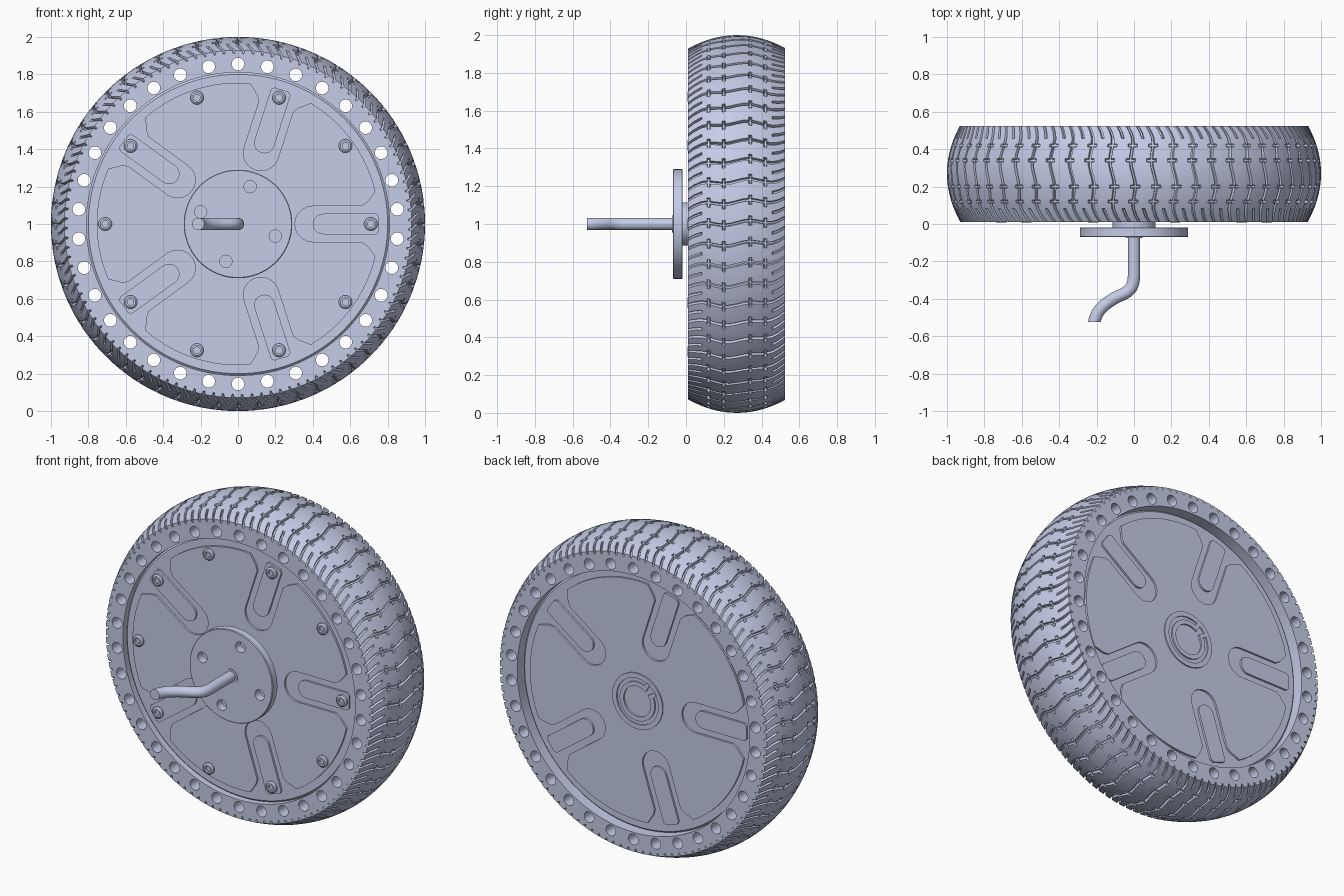
import bpy, bmesh
from math import sin, cos, pi, radians, hypot
from mathutils import Matrix, Vector
from mathutils.geometry import interpolate_bezier

if "Cube" in bpy.data.objects:
    bpy.data.objects.remove(bpy.data.objects["Cube"], do_unlink=True)

metal = bpy.data.materials.new("pale_blue_grey")
metal.use_nodes = True
colour = (0.57, 0.62, 0.82, 1)
metal.diffuse_color = colour
metal.node_tree.nodes["Principled BSDF"].inputs["Base Color"].default_value = colour

CENTRE = Vector((0, 0, 1))
FRONT, BACK, MIDDLE = 0.01, 0.525, 0.27


def finish(bm, name):
    bmesh.ops.recalc_face_normals(bm, faces=bm.faces)
    mesh = bpy.data.meshes.new(name)
    bm.to_mesh(mesh)
    bm.free()
    mesh.materials.append(metal)
    obj = bpy.data.objects.new(name, mesh)
    bpy.context.collection.objects.link(obj)
    return obj


def lathe(name, profile, steps=128, centre=CENTRE, sweep=2 * pi, start=0.0):
    """Spin a closed (radius, y) outline around the y direction."""
    bm = bmesh.new()
    verts = [bm.verts.new(centre + Vector((r * cos(start), y, r * sin(start))))
             for r, y in profile]
    edges = [bm.edges.new((a, b)) for a, b in zip(verts, verts[1:] + verts[:1])
             if (a.co - centre).xz.length > 1e-6 or (b.co - centre).xz.length > 1e-6]
    bmesh.ops.spin(bm, geom=verts + edges, cent=centre, axis=(0, -1, 0),
                   angle=sweep, steps=steps)
    bmesh.ops.remove_doubles(bm, verts=bm.verts, dist=1e-5)
    if sweep < 6:
        bmesh.ops.holes_fill(bm, edges=bm.edges, sides=0)
    return finish(bm, name)


def plate(name, outline, y0, y1):
    """Extrude an (x, z) outline from y0 to y1."""
    bm = bmesh.new()
    face = bm.faces.new([bm.verts.new(CENTRE + Vector((x, y0, z))) for x, z in outline])
    new = bmesh.ops.extrude_face_region(bm, geom=[face])["geom"]
    bmesh.ops.translate(bm, vec=(0, y1 - y0, 0),
                        verts=[v for v in new if isinstance(v, bmesh.types.BMVert)])
    return finish(bm, name)


def turn(point, angle):
    x, z = point
    return (x * cos(angle) - z * sin(angle), x * sin(angle) + z * cos(angle))


def drill(obj, count, ring, radius, start, y0, y1):
    """Cut a ring of round holes through an object."""
    bm = bmesh.new()
    for i in range(count):
        x, z = turn((ring, 0), start + 2 * pi * i / count)
        place = Matrix.Translation((x, (y0 + y1) / 2, 1 + z)) @ Matrix.Rotation(pi / 2, 4, "X")
        bmesh.ops.create_cone(bm, cap_ends=True, segments=24, radius1=radius,
                              radius2=radius, depth=y1 - y0, matrix=place)
    cutter = finish(bm, "hole_cutter")
    cutter.hide_render = True
    mod = obj.modifiers.new("holes", "BOOLEAN")
    mod.operation, mod.solver, mod.object = "DIFFERENCE", "EXACT", cutter
    graph = bpy.context.evaluated_depsgraph_get()
    mesh = bpy.data.meshes.new_from_object(obj.evaluated_get(graph))
    obj.modifiers.clear()
    obj.data = mesh
    bpy.data.objects.remove(cutter, do_unlink=True)


# Tyre sidewalls with a ring of through holes
core = lathe("tyre_core", [(0.81, FRONT), (0.905, FRONT), (0.905, BACK), (0.81, BACK)], 136)
drill(core, 34, 0.855, 0.034, pi / 2, -0.1, 0.65)

# Tread: one pitch has a long wavy groove with cross ticks, and short shoulder grooves
PITCHES, LIP = 56, 0.004
TICKS = (0.12, 0.20, 0.34, 0.42)
columns = (-0.18, -0.15, -0.02, 0.01, 0.09, 0.12, 0.25, 0.28, 0.47, 0.50, 0.58, 0.61)
rows = {FRONT, BACK, 0.04, 0.08, 0.084, 0.16, 0.235, 0.27, 0.305, 0.38, 0.456, 0.46, 0.49}
for t in TICKS:
    rows |= {t - 0.005 - LIP, t - 0.005, t + 0.005, t + 0.005 + LIP}
rows = sorted(rows)


def groove_depth(u, y):
    long_groove = 0.01 <= u <= 0.09
    shoulder = 0.50 <= u <= 0.58 and (y <= 0.08 or y >= 0.46)
    tick = -0.15 <= u <= 0.25 and any(abs(y - t) < 0.006 for t in TICKS)
    return 0.018 if long_groove or shoulder or tick else 0


bm = bmesh.new()
strips = []
for pitch in range(PITCHES):
    for u in columns:
        strip = []
        for y in rows:
            s = (y - MIDDLE) / 0.2575
            a = 2 * pi * (pitch + u) / PITCHES + 0.035 * s ** 3 + 0.012 * sin(2 * pi * s)
            r = 1 - 0.07 * s * s - groove_depth(u, y)
            strip.append(bm.verts.new((r * cos(a), y, 1 + r * sin(a))))
        for y in (BACK, FRONT):
            a = 2 * pi * (pitch + u) / PITCHES + (0.035 if y == BACK else -0.035)
            strip.append(bm.verts.new((0.9 * cos(a), y, 1 + 0.9 * sin(a))))
        strips.append(strip)
for i, strip in enumerate(strips):
    after = strips[(i + 1) % len(strips)]
    n = len(strip)
    for j in range(n):
        k = (j + 1) % n
        bm.faces.new((strip[j], strip[k], after[k], after[j]))
finish(bm, "tyre_tread")

# Hub drum, recessed slightly at the front and deeper at the back
HUB_FRONT, HUB_BACK = 0.04, 0.465
lathe("hub_drum", [(0, HUB_FRONT), (0.80, HUB_FRONT), (0.812, HUB_FRONT + 0.012),
                   (0.812, HUB_BACK - 0.012), (0.80, HUB_BACK), (0, HUB_BACK)])

# Raised five-spoke panels and the tongue inside each slot, on both faces
FIFTH = 2 * pi / 5
flare = [(0.735, 0.17), (0.69, 0.115), (0.66, 0.095)]
slot = [(0.40 - 0.095 * sin(t), 0.095 * cos(t)) for t in [pi * i / 16 for i in range(17)]]
slot = flare + slot + [(x, -z) for x, z in reversed(flare)]
half_angle = radians(13.2)
panel = []
for k in range(5):
    panel += [turn(p, -k * FIFTH) for p in slot]
    for i in range(1, 16):
        a = -k * FIFTH - half_angle - (FIFTH - 2 * half_angle) * i / 16
        panel.append(turn((0.755, 0), a))
tongue = [(0.455 - 0.055 * sin(t), 0.055 * cos(t)) for t in [pi * i / 12 for i in range(13)]]
tongue += [(0.74, -0.055), (0.755, -0.04), (0.755, 0.04), (0.74, 0.055)]
for side, outer, inner, start in (("front", 0.028, 0.05, 0), ("back", 0.477, 0.45, pi / 5)):
    plate(side + "_panel", [turn(p, start) for p in panel], outer, inner)
    for k in range(5):
        plate(f"{side}_tongue_{k + 1}", [turn(p, start + k * FIFTH) for p in tongue],
              outer, inner)

# Ten socket-head bolts around the front
for k in range(10):
    x, z = turn((0.71, 0), k * pi / 5)
    lathe(f"bolt_{k + 1}", [(0, 0.022), (0.017, 0.022), (0.017, 0.009), (0.027, 0.009),
                            (0.036, 0.016), (0.036, 0.04), (0, 0.04)], 24,
          Vector((x, 0, 1 + z)))

# Back bearing seat and open retaining ring with two ears
lathe("bearing_seat", [(0.145, 0.47), (0.145, 0.485), (0.175, 0.485), (0.175, 0.47)], 64)
EAR = radians(135)
GAP = radians(12)
lathe("retaining_ring", [(0.095, 0.47), (0.095, 0.487), (0.122, 0.487), (0.122, 0.47)],
      56, sweep=2 * pi - 2 * GAP, start=EAR + GAP)
for k, side in enumerate((-1, 1)):
    ear = [(0.095, -0.012), (0.15, -0.012), (0.15, 0.012), (0.095, 0.012)]
    plate(f"ring_ear_{k + 1}", [turn(p, EAR + side * GAP * 1.2) for p in ear], 0.47, 0.488)

# Front boss and mounting disc with four holes
lathe("front_boss", [(0, -0.03), (0.115, -0.03), (0.115, 0.05), (0, 0.05)], 64)
disc = lathe("mounting_disc", [(0, -0.07), (0.286, -0.07), (0.29, -0.066), (0.29, -0.022),
                               (0.286, -0.018), (0, -0.018)], 96)
drill(disc, 4, 0.21, 0.033, radians(72), -0.1, 0.0)
lathe("axle_collar", [(0, -0.074), (0.046, -0.074), (0.046, -0.06), (0, -0.06)], 48)

# Bent axle rod, cut square to y at its tip
bends = [((0, -0.27), (0, -0.37), (-0.05, -0.365), (-0.11, -0.40)),
         ((-0.11, -0.40), (-0.175, -0.44), (-0.2, -0.47), (-0.213, -0.525))]
path = [Vector((0, -0.04, 0))]
for bend in bends:
    points = interpolate_bezier(*[Vector((x, y, 0)) for x, y in bend], 14)
    path += points if len(path) == 1 else points[1:]
bm = bmesh.new()
rings = []
for i, p in enumerate(path):
    d = path[min(i + 1, len(path) - 1)] - path[max(i - 1, 0)]
    across = Vector((-d.y, d.x, 0)).normalized()
    if i == len(path) - 1:
        across = Vector((1, 0, 0))
    rings.append([bm.verts.new(CENTRE + p + 0.033 * (across * cos(a) + Vector((0, 0, sin(a)))))
                  for a in [2 * pi * j / 24 for j in range(24)]])
for a, b in zip(rings, rings[1:]):
    for j in range(24):
        bm.faces.new((a[j], a[j - 1], b[j - 1], b[j]))
bm.faces.new(rings[0])
bm.faces.new(rings[-1])
finish(bm, "axle_rod")

# Smooth curved surfaces, keep edges crisp
for obj in bpy.context.collection.objects:
    if obj.type == "MESH" and metal.name in obj.data.materials:
        obj.data.shade_smooth()
        obj.data.set_sharp_from_angle(angle=radians(28))
